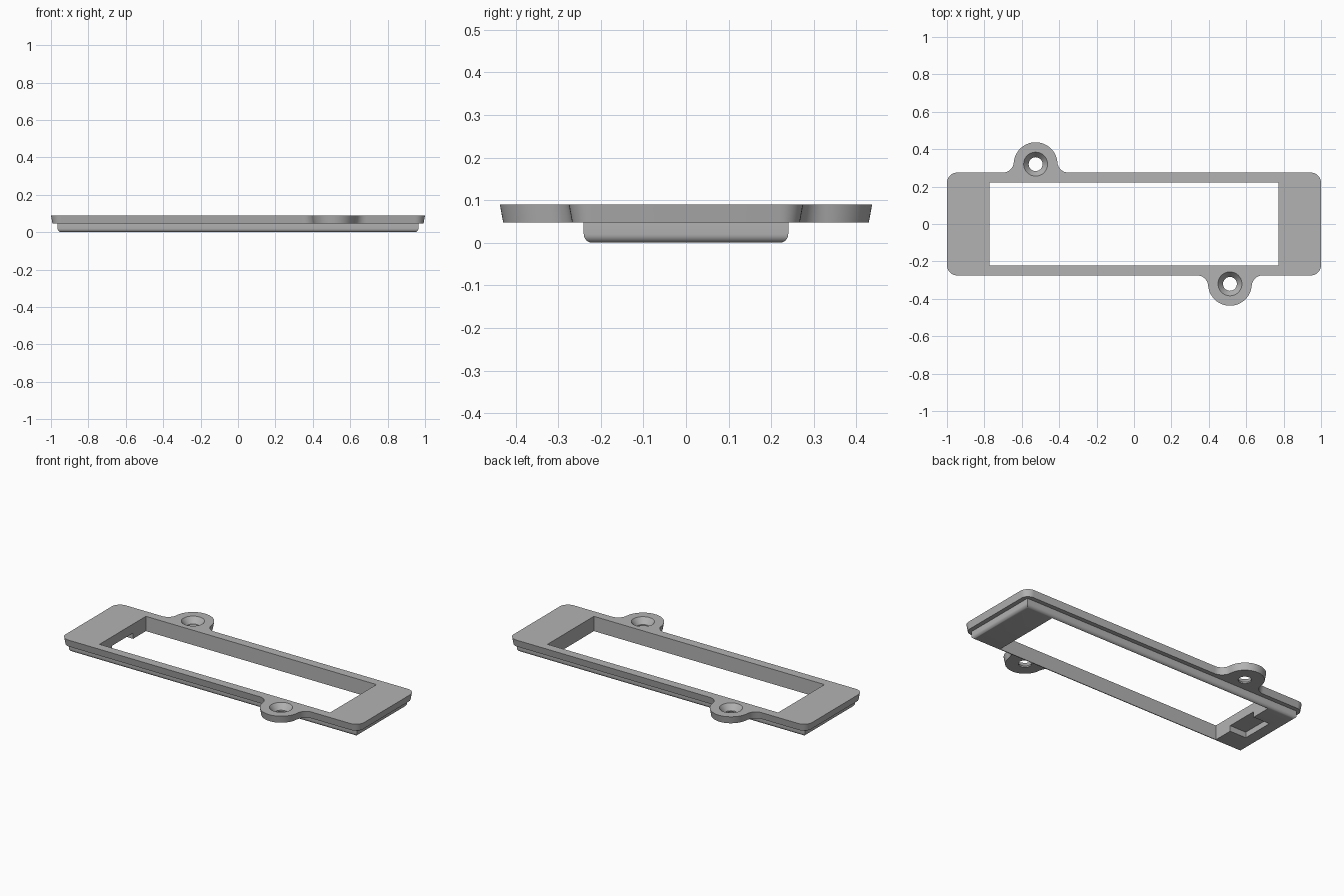
import bpy, bmesh
from math import sin, cos, pi, atan2
from mathutils import Matrix

if "Cube" in bpy.data.objects:
    bpy.data.objects.remove(bpy.data.objects["Cube"])

TOP, STEP = 0.09, 0.047          # top face and underside of the flange
HALF_Y, CORNER = 0.275, 0.055    # flange half depth and corner radius
LUG_Y, LUG_R = 0.32, 0.117
FLARE_X, FLARE_R = 0.175, 0.0585  # fillet between lug and flange
BACK_LUG, FRONT_LUG = -0.526, 0.513

grey = bpy.data.materials.new("plain grey")
grey.use_nodes = True
grey.diffuse_color = (0.45, 0.45, 0.45, 1)
grey.node_tree.nodes["Principled BSDF"].inputs["Base Color"].default_value = grey.diffuse_color


def make(name, bm):
    bmesh.ops.recalc_face_normals(bm, faces=bm.faces)
    mesh = bpy.data.meshes.new(name)
    bm.to_mesh(mesh)
    bm.free()
    mesh.materials.append(grey)
    ob = bpy.data.objects.new(name, mesh)
    bpy.context.collection.objects.link(ob)
    return ob


def box(name, x0, x1, y0, y1, z0, z1, round_bottom=0):
    bm = bmesh.new()
    centre = Matrix.Translation(((x0 + x1) / 2, (y0 + y1) / 2, (z0 + z1) / 2))
    size = Matrix.Diagonal((x1 - x0, y1 - y0, z1 - z0, 1))
    bmesh.ops.create_cube(bm, size=1, matrix=centre @ size)
    if round_bottom:
        edges = [e for e in bm.edges if all(v.co.z < z0 + 0.001 for v in e.verts)]
        bmesh.ops.bevel(bm, geom=edges, offset=round_bottom, segments=6,
                        profile=0.5, affect='EDGES')
    return make(name, bm)


def loft(name, rings):
    """Solid through matching rings of points."""
    bm = bmesh.new()
    loops = [[bm.verts.new(p) for p in ring] for ring in rings]
    for a, b in zip(loops, loops[1:]):
        for i in range(len(a)):
            j = (i + 1) % len(a)
            bm.faces.new((a[i], a[j], b[j], b[i]))
    bm.faces.new(loops[0][::-1])
    bm.faces.new(loops[-1])
    return make(name, bm)


def arc(cx, cy, r, start, end, n):
    return [(cx + r * cos(t), cy + r * sin(t))
            for t in (start + (end - start) * i / n for i in range(n + 1))]


def outline_half(lug_x, d):
    """Back half of the flange outline, drawn in by d."""
    fy = HALF_Y + FLARE_R
    a = atan2(fy - LUG_Y, FLARE_X)
    cx, cy = 1 - CORNER, HALF_Y - CORNER
    return (arc(cx, cy, CORNER - d, 0, pi / 2, 8)
            + arc(lug_x + FLARE_X, fy, FLARE_R + d, 1.5 * pi, pi + a, 8)
            + arc(lug_x, LUG_Y, LUG_R - d, a, pi - a, 28)[1:-1]
            + arc(lug_x - FLARE_X, fy, FLARE_R + d, -a, -pi / 2, 8)
            + arc(-cx, cy, CORNER - d, pi / 2, pi, 8))


def outline(d, z):
    back = outline_half(BACK_LUG, d)
    front = [(-x, -y) for x, y in outline_half(-FRONT_LUG, d)]
    return [(x, y, z) for x, y in back + front]


def combine(target, other, operation):
    mod = target.modifiers.new(operation.lower(), 'BOOLEAN')
    mod.operation, mod.object, mod.solver = operation, other, 'EXACT'
    with bpy.context.temp_override(object=target, active_object=target):
        bpy.ops.object.modifier_apply(modifier=mod.name)
    bpy.data.objects.remove(other)


# Drafted flange with its two screw lugs, and the collar under it
frame = loft("bezel_frame", [outline(0.008, STEP), outline(0, TOP)])
combine(frame, box("collar", -0.965, 0.965, -0.24, 0.24, 0, 0.07, 0.02), 'UNION')

# Rectangular opening
combine(frame, box("opening", -0.773, 0.773, -0.222, 0.222, -0.1, 0.2), 'DIFFERENCE')

# Pocket under one end, open towards the opening
combine(frame, box("pocket", -0.885, -0.7, -0.1, 0.1, -0.1, 0.035), 'DIFFERENCE')

# Countersunk screw holes
for x, y in ((BACK_LUG, LUG_Y), (FRONT_LUG, -LUG_Y)):
    profile = ((0.037, 0.02), (0.037, 0.055), (0.064, TOP), (0.064, 0.12))
    rings = [[(px, py, z) for px, py in arc(x, y, r, 0, 2 * pi, 40)[:-1]]
             for r, z in profile]
    combine(frame, loft("screw_hole", rings), 'DIFFERENCE')

# Smooth the curved walls only
bpy.ops.object.select_all(action='DESELECT')
frame.select_set(True)
bpy.context.view_layer.objects.active = frame
bpy.ops.object.shade_smooth_by_angle(angle=pi / 6)
